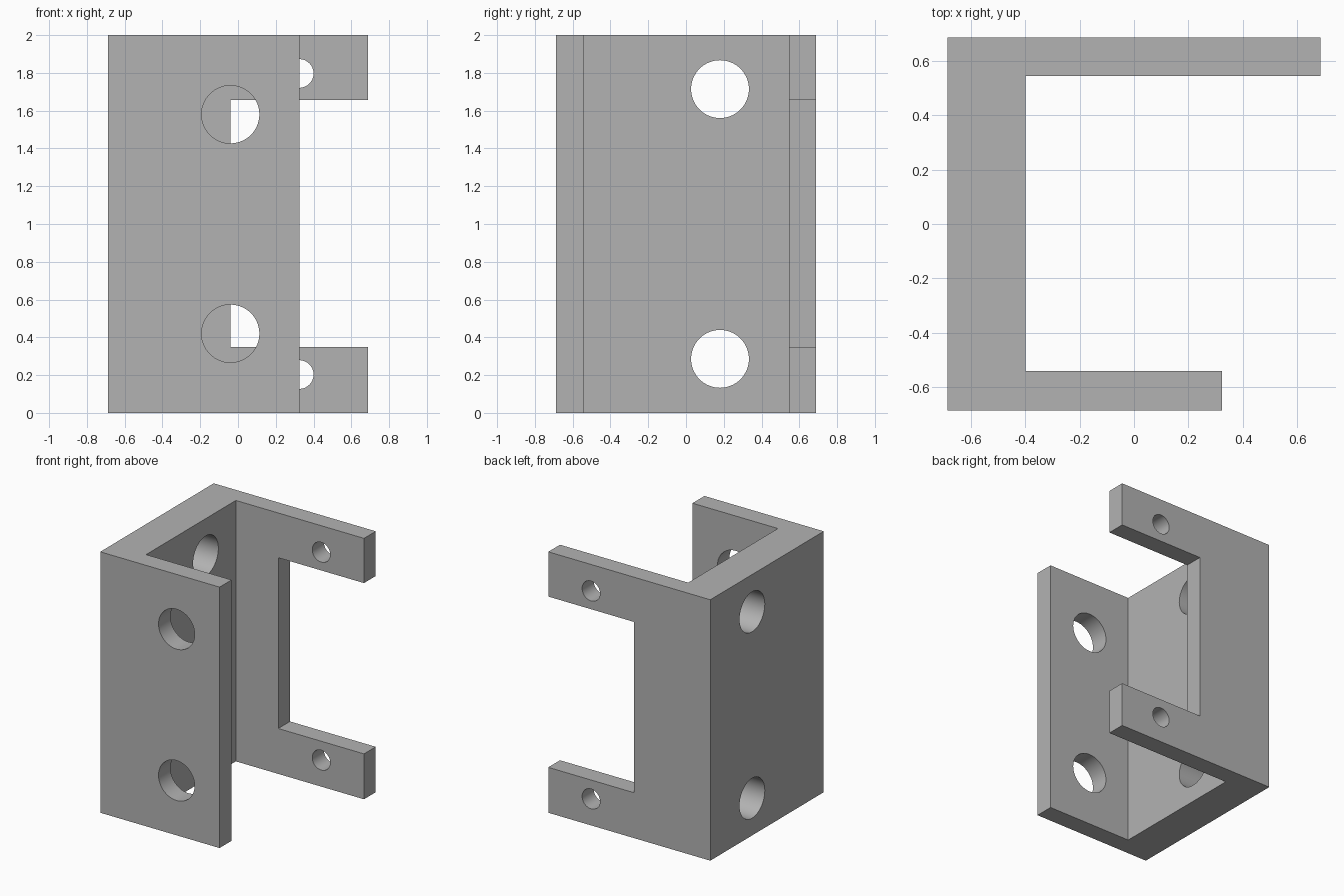
import bpy
import bmesh
from math import pi, radians
from mathutils import Matrix, Vector

default = bpy.data.objects.get("Cube")
if default:
    bpy.data.objects.remove(default, do_unlink=True)

# Overall sizes
HALF, HEIGHT, MID = 0.687, 2.0, 1.0
INNER_X, FRONT_END = -0.40, 0.325
FRONT_IN, BACK_IN = -0.542, 0.545

grey = bpy.data.materials.new("plain grey")
grey.use_nodes = True
colour = (0.45, 0.45, 0.45, 1)
grey.diffuse_color = colour
grey.node_tree.nodes["Principled BSDF"].inputs["Base Color"].default_value = colour


def make_object(name, bm):
    bmesh.ops.recalc_face_normals(bm, faces=bm.faces)
    mesh = bpy.data.meshes.new(name)
    bm.to_mesh(mesh)
    bm.free()
    mesh.materials.append(grey)
    obj = bpy.data.objects.new(name, mesh)
    bpy.context.collection.objects.link(obj)
    return obj


def hole_cutter(name, centre, radius, axis, depth=0.5):
    bm = bmesh.new()
    turn = Matrix.Rotation(pi / 2, 4, "Y" if axis == "X" else "X")
    bmesh.ops.create_cone(bm, cap_ends=True, segments=64, radius1=radius,
                          radius2=radius, depth=depth,
                          matrix=Matrix.Translation(centre) @ turn)
    return make_object(name, bm)


def box_cutter(name, low, high):
    low, high = Vector(low), Vector(high)
    bm = bmesh.new()
    bmesh.ops.create_cube(bm, size=1, matrix=Matrix.Translation((low + high) / 2)
                          @ Matrix.Diagonal((*(high - low), 1)))
    return make_object(name, bm)


# Channel bracket: uneven C profile pulled upward
profile = [(-HALF, -HALF), (FRONT_END, -HALF), (FRONT_END, FRONT_IN),
           (INNER_X, FRONT_IN), (INNER_X, BACK_IN), (HALF, BACK_IN),
           (HALF, HALF), (-HALF, HALF)]
bm = bmesh.new()
base = bm.faces.new([bm.verts.new((x, y, 0)) for x, y in profile])
pulled = bmesh.ops.extrude_face_region(bm, geom=[base], use_keep_orig=True)
bmesh.ops.translate(bm, vec=(0, 0, HEIGHT),
                    verts=[v for v in pulled["geom"] if isinstance(v, bmesh.types.BMVert)])
bracket = make_object("channel_bracket", bm)

# Notch that leaves two arms on the back wall
cutters = [box_cutter("back_notch_cutter", (-0.04, 0.4, 0.348), (0.9, 0.9, 1.657))]

# Mirrored pairs of holes in the front wall, side wall and back arms
for side in (-1, 1):
    cutters += [
        hole_cutter("front_hole_cutter", (-0.04, -0.62, MID + side * 0.58), 0.153, "Y"),
        hole_cutter("side_hole_cutter", (-0.55, 0.18, MID + side * 0.714), 0.153, "X"),
        hole_cutter("arm_hole_cutter", (0.324, 0.62, MID + side * 0.797), 0.076, "Y"),
    ]

bpy.ops.object.select_all(action="DESELECT")
bpy.context.view_layer.objects.active = bracket
bracket.select_set(True)
for cutter in cutters:
    cutter.hide_render = True
    cut = bracket.modifiers.new(cutter.name, "BOOLEAN")
    cut.operation, cut.solver, cut.object = "DIFFERENCE", "EXACT", cutter
    bpy.ops.object.modifier_apply(modifier=cut.name)
    bpy.data.objects.remove(cutter, do_unlink=True)

# Smooth hole walls, crisp edges
bpy.ops.object.shade_smooth_by_angle(angle=radians(30))
